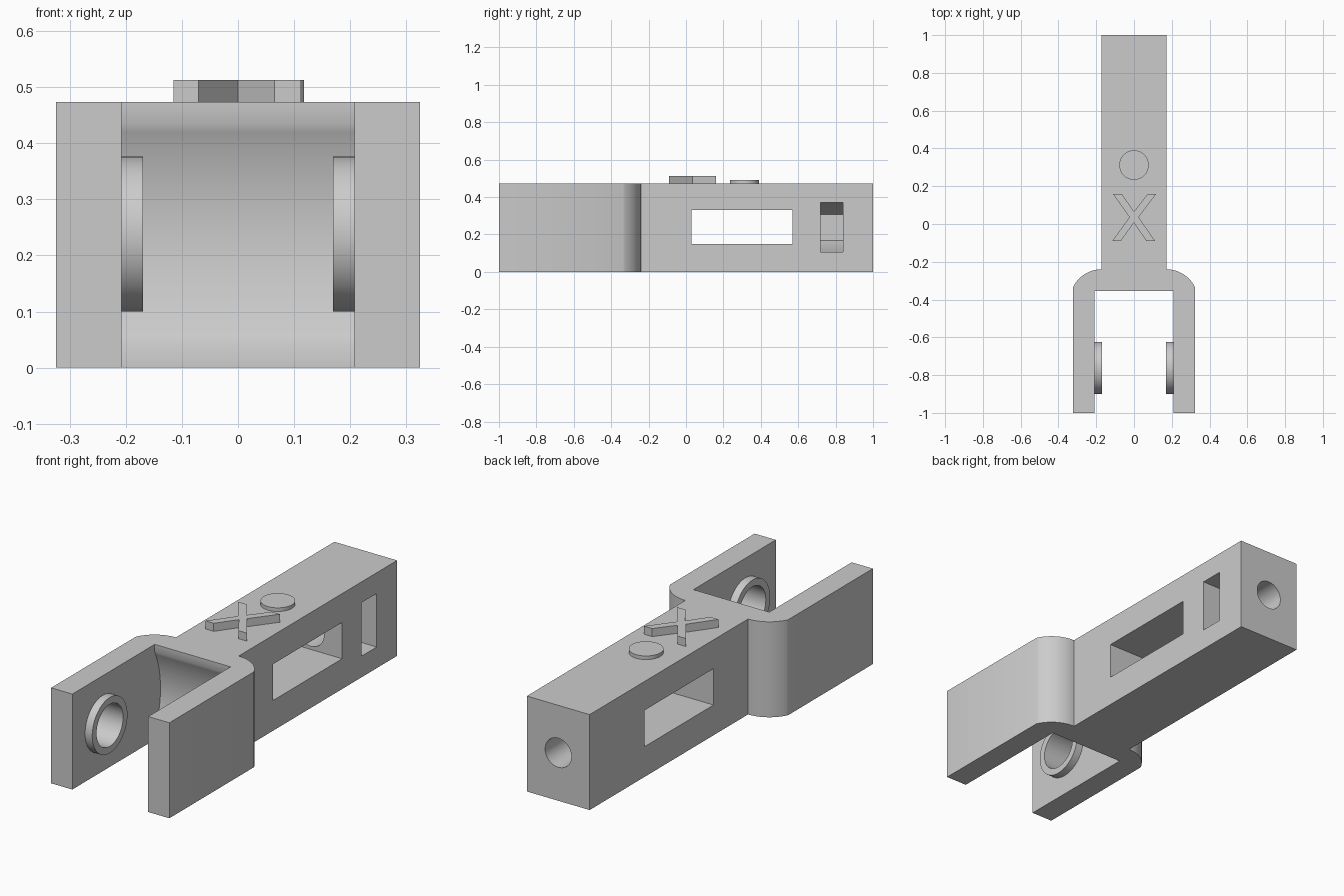
import bpy, bmesh
from math import sin, cos, pi, asin, radians

if "Cube" in bpy.data.objects:
    bpy.data.objects.remove(bpy.data.objects["Cube"], do_unlink=True)

grey = bpy.data.materials.new("plain grey")
grey.use_nodes = True
grey.diffuse_color = (0.6, 0.6, 0.6, 1)
grey.node_tree.nodes["Principled BSDF"].inputs["Base Color"].default_value = (0.6, 0.6, 0.6, 1)

HEIGHT = 0.473
MID = 0.238          # height of all bores
AXLE_Y = -0.762
ARM_OUT, ARM_IN = 0.324, 0.208
BODY = 0.172


def prism(name, points, axis, lo, hi):
    """Extrude a flat outline along an axis."""
    place = {"X": lambda a, b, h: (h, a, b),
             "Y": lambda a, b, h: (a, h, b),
             "Z": lambda a, b, h: (a, b, h)}[axis]
    bm = bmesh.new()
    ends = [[bm.verts.new(place(a, b, h)) for a, b in points] for h in (lo, hi)]
    bm.faces.new(ends[0])
    bm.faces.new(ends[1])
    n = len(points)
    for i in range(n):
        j = (i + 1) % n
        bm.faces.new((ends[0][i], ends[0][j], ends[1][j], ends[1][i]))
    bmesh.ops.recalc_face_normals(bm, faces=bm.faces)
    mesh = bpy.data.meshes.new(name)
    bm.to_mesh(mesh)
    bm.free()
    mesh.materials.append(grey)
    ob = bpy.data.objects.new(name, mesh)
    bpy.context.collection.objects.link(ob)
    return ob


def arc(cx, cy, r, start, end, steps):
    return [(cx + r * cos(start + (end - start) * i / steps),
             cy + r * sin(start + (end - start) * i / steps)) for i in range(steps + 1)]


def circle(cx, cy, r, steps=64):
    return arc(cx, cy, r, 0, 2 * pi, steps)[:-1]


def rect(a0, b0, a1, b1):
    return [(a0, b0), (a1, b0), (a1, b1), (a0, b1)]


def activate(ob):
    bpy.ops.object.select_all(action="DESELECT")
    ob.select_set(True)
    bpy.context.view_layer.objects.active = ob


def cut(ob, cutter):
    """Subtract a cutter and discard it."""
    cutter.hide_render = True
    activate(ob)
    mod = ob.modifiers.new("cut", "BOOLEAN")
    mod.operation, mod.solver, mod.object = "DIFFERENCE", "EXACT", cutter
    bpy.ops.object.modifier_apply(modifier=mod.name)
    bpy.data.objects.remove(cutter, do_unlink=True)


def smooth(ob):
    activate(ob)
    bpy.ops.object.shade_smooth_by_angle(angle=radians(30))


# Fork and shank outline with rounded shoulders
r = 0.167
sweep = asin((ARM_OUT - BODY) / r)
half = [(ARM_OUT, -1)] + arc(BODY, -0.24 - r, r, pi / 2 - sweep, pi / 2, 16) + [(BODY, 1)]
body = prism("fork_body", half + [(-x, y) for x, y in reversed(half)], "Z", 0, HEIGHT)

# Gap between the arms, with a hollow curved end wall for wheel clearance
wheel = 0.45
spread = asin(0.197 / wheel)
gap = [(-1.2, -0.2), (-0.355, -0.2)]
gap += arc(-0.355 - wheel * cos(spread), MID, wheel, -spread, spread, 24)
gap += [(-0.355, 0.7), (-1.2, 0.7)]
cut(body, prism("gap_cutter", gap, "X", -ARM_IN, ARM_IN))

# Side window, rear bolt hole and one-sided nut pocket
cut(body, prism("window_cutter", rect(0.03, 0.15, 0.57, 0.33), "X", -0.5, 0.5))
cut(body, prism("bolt_cutter", circle(0, MID, 0.072), "Y", 0.4, 1.2))
pocket = [(0.3, 0.105), (0.3, 0.37), (0, 0.37), (-0.115, 0.307), (-0.115, 0.168), (0, 0.105)]
cut(body, prism("pocket_cutter", pocket, "Y", 0.72, 0.84))

# Ring bosses inside the arms, with blind bearing bores
for side, name in ((1, "left_boss"), (-1, "right_boss")):
    boss = prism(name, circle(AXLE_Y, MID, 0.138), "X", side * 0.169, side * ARM_IN)
    for ob in (boss, body):
        cut(ob, prism("bore_cutter", circle(AXLE_Y, MID, 0.104), "X",
                      side * 0.1, side * (ARM_OUT - 0.004)))
    smooth(boss)
smooth(body)

# Raised disc and crossed bars on top
smooth(prism("raised_disc", circle(0, 0.312, 0.078), "Z", HEIGHT - 0.01, 0.491))
cross = [(-0.115, -0.09), (-0.07, -0.09), (0, 0.007), (0.065, -0.09), (0.112, -0.09),
         (0.024, 0.036), (0.118, 0.16), (0.073, 0.16), (0, 0.066), (-0.065, 0.16),
         (-0.112, 0.16), (-0.024, 0.036)]
prism("raised_cross", cross, "Z", HEIGHT - 0.01, 0.513)
